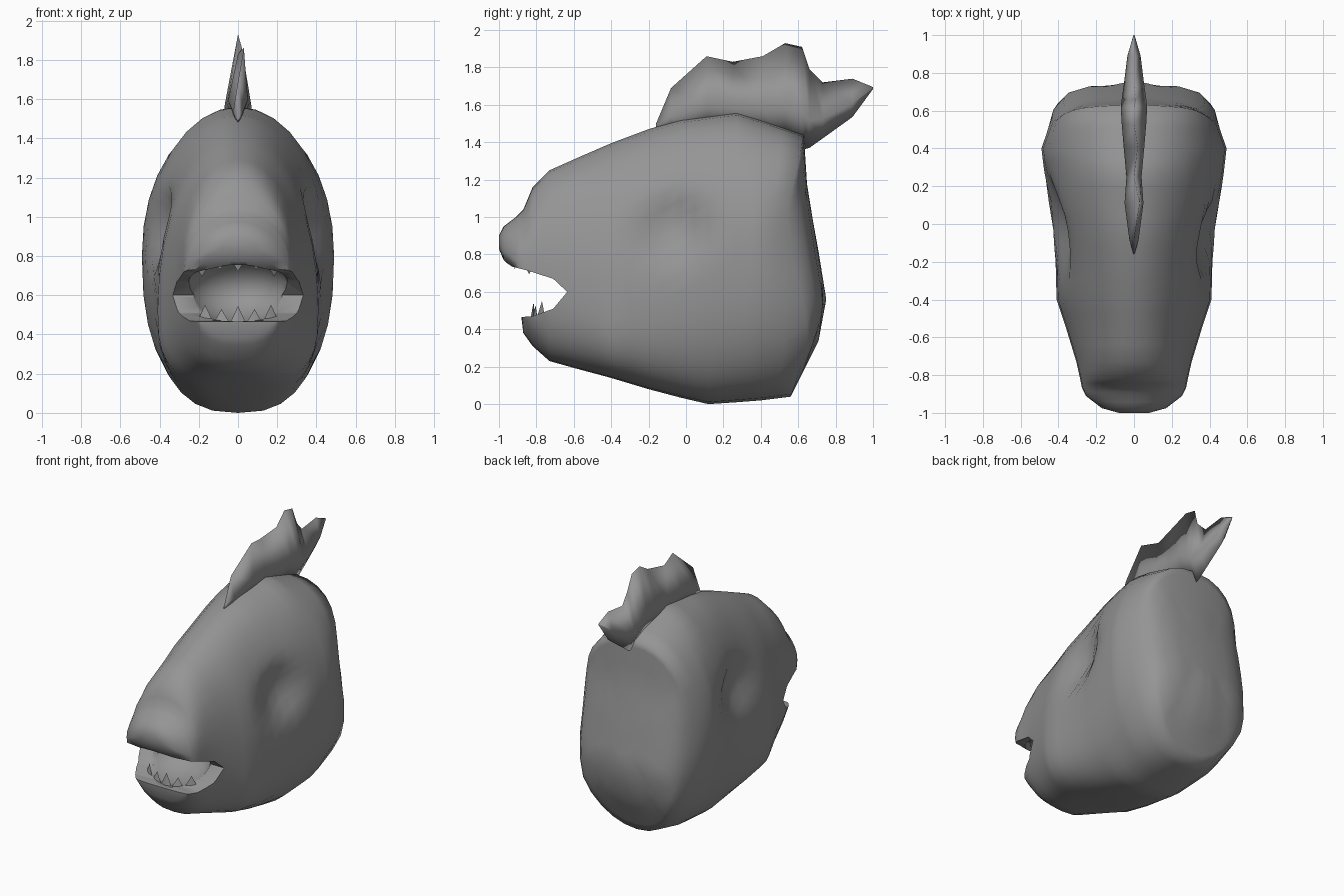
import bpy, bmesh, math
from mathutils import Vector

cube = bpy.data.objects.get("Cube")
if cube:
    bpy.data.objects.remove(cube)

grey = bpy.data.materials.new("skin grey")
grey.use_nodes = True
grey.diffuse_color = (0.3, 0.3, 0.3, 1)
grey.node_tree.nodes["Principled BSDF"].inputs["Base Color"].default_value = (0.3, 0.3, 0.3, 1)


def activate(obj):
    bpy.ops.object.select_all(action='DESELECT')
    obj.select_set(True)
    bpy.context.view_layer.objects.active = obj


def make_object(name, bm, angle=50):
    bmesh.ops.recalc_face_normals(bm, faces=bm.faces)
    mesh = bpy.data.meshes.new(name)
    bm.to_mesh(mesh)
    bm.free()
    obj = bpy.data.objects.new(name, mesh)
    bpy.context.collection.objects.link(obj)
    mesh.materials.append(grey)
    activate(obj)
    bpy.ops.object.shade_smooth_by_angle(angle=math.radians(angle))
    return obj


def loft(bm, rings):
    loops = [[bm.verts.new(p) for p in ring] for ring in rings]
    for a, b in zip(loops, loops[1:]):
        for i in range(len(a)):
            j = (i + 1) % len(a)
            bm.faces.new((a[i], a[j], b[j], b[i]))
    bm.faces.new(loops[0])
    bm.faces.new(loops[-1])


def lerp_table(table, z):
    for (z0, y0), (z1, y1) in zip(table, table[1:]):
        if z <= z1:
            return y0 + (y1 - y0) * max(0, (z - z0) / (z1 - z0))
    return table[-1][1]


def section(bottom, middle, top, width, upper, lower, sides=32):
    # rounded outline with its own squareness above and below the widest level
    pts = []
    for i in range(sides):
        a = math.tau * i / sides
        c, s = math.cos(a), math.sin(a)
        power = 2 / (upper if s > 0 else lower)
        x = math.copysign(abs(c) ** power, c) * width
        z = math.copysign(abs(s) ** power, s)
        pts.append((x, middle + z * ((top - middle) if s > 0 else (middle - bottom))))
    return pts


# Head: sections along y as (y, bottom, widest level, top, half width, upper, lower squareness)
stations = [
    (-1.0, .83, .86, .9, .08, 2, 2), (-.975, .77, .82, .95, .17, 2, 2.4), (-.91, .71, .77, 1.0, .255, 2, 2.6),
    (-.87, .38, .74, 1.04, .275, 2.1, 2.5), (-.82, .31, .72, 1.16, .285, 2.1, 2.5),
    (-.73, .23, .68, 1.25, .305, 2.1, 2.6), (-.55, .18, .6, 1.33, .36, 2, 2.8),
    (-.4, .14, .52, 1.395, .41, 2, 3), (-.2, .08, .6, 1.47, .415, 2, 3),
    (-.03, .035, .7, 1.52, .43, 2, 2.8), (.12, .0, .78, 1.54, .455, 2, 2.6),
    (.27, .01, .8, 1.56, .475, 2, 2.5), (.4, .02, .8, 1.52, .49, 2.1, 2.4)]
head_mesh = bmesh.new()
rings = [[(x, y, z) for x, z in section(*outline)] for y, *outline in stations]

# Back of the head: shrinking rings on a bulging surface
back_curve = [(.04, .56), (.34, .71), (.56, .75), (.87, .70), (1.13, .65), (1.44, .63)]
for k in (1, .86, .6, .3, .05):
    back_ring = []
    for x, z in section(.04, .8, 1.44, .435, 2.5, 2.2):
        x, z = x * k, .78 + (z - .78) * k
        u = abs(x) / .435
        back_ring.append((x, lerp_table(back_curve, z) - .05 * u ** 2 - .1 * u ** 8, z))
    rings.append(back_ring)
loft(head_mesh, rings)
bmesh.ops.subdivide_edges(head_mesh, edges=head_mesh.edges[:], cuts=1, use_grid_fill=True)

# Eye sockets: sides pushed inward
for v in head_mesh.verts:
    if abs(v.co.x) > .15:
        side = math.copysign(1, v.co.x)
        y0, ry, depth = (-.06, .17, .08) if side > 0 else (.0, .2, .08)
        d = ((v.co.y - y0) / ry) ** 2 + ((v.co.z - .94) / .16) ** 2
        v.co.x -= side * depth * math.exp(-d ** 1.5)
head = make_object("head", head_mesh, 80)


# Mouth: a wedge through the lips and a rounded hollow behind it
def carve(cutter):
    cutter.hide_render = True
    activate(head)
    mod = head.modifiers.new("mouth", 'BOOLEAN')
    mod.operation = 'DIFFERENCE'
    mod.solver = 'EXACT'
    mod.object = cutter
    bpy.ops.object.modifier_apply(modifier=mod.name)
    bpy.data.objects.remove(cutter)


wedge = [(-1.1, .70), (-.93, .735), (-.85, .715), (-.71, .67), (-.635, .6), (-.71, .51), (-.82, .47), (-1.1, .45)]
bm = bmesh.new()
loft(bm, [[(x, y, z) for y, z in wedge] for x in (-.6, .6)])
carve(make_object("mouth_wedge", bm))
bm = bmesh.new()
bmesh.ops.create_uvsphere(bm, u_segments=24, v_segments=12, radius=1)
for v in bm.verts:
    v.co = Vector((v.co.x * .265, v.co.y * .27 - .77, v.co.z * .175 + .63))
carve(make_object("mouth_hollow", bm))
activate(head)
bpy.ops.object.shade_smooth_by_angle(angle=math.radians(70))


# Teeth: broad flattened spikes, edge to edge along the curve of each jaw
def tooth_row(name, count, half_width, y_front, y_bend, z_base, z_rise, height):
    bm = bmesh.new()
    r = half_width / count
    for i in range(count):
        u = (i + .5) / count * 2 - 1
        x, y, z = u * half_width, y_front + y_bend * u * u, z_base + z_rise * u * u
        slope = 2 * y_bend * u / half_width
        base = [bm.verts.new(p) for p in ((x - r, y - slope * r, z), (x, y - .012, z),
                                          (x + r, y + slope * r, z), (x, y + .015, z))]
        tip = bm.verts.new((x, y + .005, z + height * (1 if i % 2 == 0 else .8)))
        bm.faces.new(base)
        for a, b in zip(base, base[1:] + base[:1]):
            bm.faces.new((a, b, tip))
    make_object(name, bm, 30)


tooth_row("upper_teeth", 5, .23, -.92, .12, .8, -.04, -.08)
tooth_row("lower_teeth", 5, .21, -.82, .07, .455, .01, .09)

# Crest: diamond sections as (y, top, bottom, half thickness, sideways lean)
crest = [
    (-.16, 1.5, 1.48, .003, 0), (-.08, 1.69, 1.45, .025, 0), (.11, 1.86, 1.45, .05, .03),
    (.25, 1.83, 1.45, .04, .0), (.41, 1.86, 1.42, .055, .02), (.53, 1.93, 1.4, .065, 0),
    (.62, 1.91, 1.36, .07, 0), (.66, 1.79, 1.37, .065, .01), (.73, 1.72, 1.42, .055, 0),
    (.89, 1.74, 1.535, .035, 0), (1.0, 1.695, 1.685, .003, 0)]
bm = bmesh.new()
loft(bm, [[(lean, y, t), (w, y, b + (t - b) * .35), (0, y, b), (-w, y, b + (t - b) * .35)]
          for y, t, b, w, lean in crest])
make_object("crest", bm, 180)
